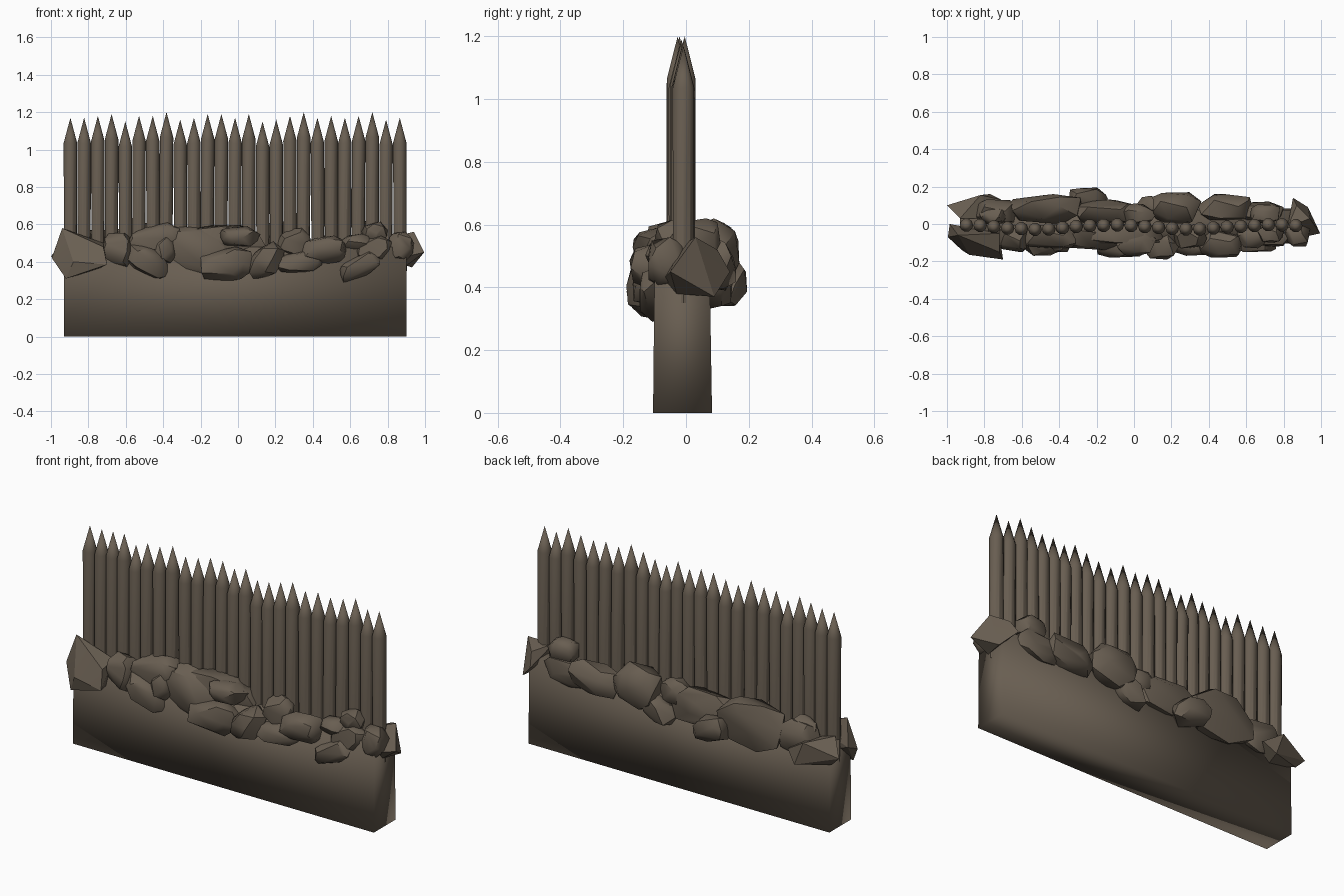
import bpy, bmesh, math, random
from mathutils import Vector

random.seed(11)
brown = bpy.data.materials.new("weathered brown")
brown.diffuse_color = (0.14, 0.112, 0.083, 1)


def finish(bm, name, angle):
    bmesh.ops.recalc_face_normals(bm, faces=bm.faces)
    me = bpy.data.meshes.new(name)
    bm.to_mesh(me)
    bm.free()
    ob = bpy.data.objects.new(name, me)
    bpy.context.collection.objects.link(ob)
    me.materials.append(brown)
    bpy.ops.object.select_all(action='DESELECT')
    ob.select_set(True)
    bpy.context.view_layer.objects.active = ob
    bpy.ops.object.shade_smooth_by_angle(angle=math.radians(angle))
    return ob


def hull(points, name, angle=38):
    bm = bmesh.new()
    for p in points:
        bm.verts.new(p)
    res = bmesh.ops.convex_hull(bm, input=bm.verts[:])
    junk = {g for g in res["geom_interior"] + res["geom_unused"]
            if isinstance(g, bmesh.types.BMVert)}
    bmesh.ops.delete(bm, geom=list(junk), context='VERTS')
    bmesh.ops.dissolve_limit(bm, angle_limit=math.radians(2),
                             verts=bm.verts[:], edges=bm.edges[:])
    return finish(bm, name, angle)


def boulder(name, x0, x1, y0, y1, z0, z1, tilt=0.0, n=20):
    """Irregular hull that fills the given box, sheared by tilt."""
    pts = []
    for i in range(n):
        # evenly spread directions with jitter, pushed towards a rounded box
        h = 1 - 2 * (i + 0.5) / n
        a = i * 2.39996 + random.uniform(-0.4, 0.4)
        r = math.sqrt(1 - h * h)
        v = Vector((r * math.cos(a), r * math.sin(a), h))
        v = Vector([math.copysign(abs(c) ** 0.8, c) for c in v])
        v *= random.uniform(0.9, 1.06)
        v.z += tilt * v.x
        pts.append(v)
    lo = [min(p[k] for p in pts) for k in range(3)]
    hi = [max(p[k] for p in pts) for k in range(3)]
    box = ((x0, x1), (y0, y1), (z0, z1))
    pts = [[box[k][0] + (p[k] - lo[k]) / (hi[k] - lo[k]) * (box[k][1] - box[k][0])
            for k in range(3)] for p in pts]
    hull(pts, name)


# earth wall, slightly tapered, softly shaded round its edges
hull([(x, y, z) for x in (-0.93, 0.90)
      for y, z in ((-0.105, 0), (0.083, 0), (-0.10, 0.48), (0.075, 0.48))], "base_wall", 120)

# row of pointed stakes
tops = [1.17, 1.17, 1.18, 1.19, 1.15, 1.18, 1.18, 1.20, 1.16, 1.17, 1.19, 1.19, 1.17,
        1.19, 1.15, 1.16, 1.18, 1.20, 1.17, 1.18, 1.17, 1.18, 1.20, 1.16, 1.17]
for i, top in enumerate(tops):
    x = -0.896 + i * 1.761 / 24
    y = -0.016 - 0.011 * math.sin(i * 0.55 - 1.2) + random.uniform(-0.002, 0.002)
    lean = random.uniform(-0.006, 0.006)
    bm = bmesh.new()
    rings = []
    for z, r in ((0.35, 0.035), (top - 0.135, 0.036)):
        rings.append([bm.verts.new((x + lean * (1 - z) + r * math.cos(math.tau * k / 10),
                                    y + r * math.sin(math.tau * k / 10), z))
                      for k in range(10)])
    tip = bm.verts.new((x, y, top))
    for k in range(10):
        j = (k + 1) % 10
        bm.faces.new((rings[0][k], rings[0][j], rings[1][j], rings[1][k]))
        bm.faces.new((rings[1][k], rings[1][j], tip))
    bm.faces.new(rings[0][::-1])
    finish(bm, f"stake_{i + 1}", 35)

# front boulders: x0, x1, y0, y1, z0, z1, tilt
front = [
    (-0.73, -0.56, -0.15, 0.0, 0.36, 0.555, 0.0),
    (-0.60, -0.37, -0.17, -0.02, 0.31, 0.50, -0.5),
    (-0.46, -0.33, -0.15, -0.03, 0.39, 0.54, 0.0),
    (-0.60, -0.31, -0.13, 0.0, 0.44, 0.61, 0.3),
    (-0.41, -0.03, -0.14, 0.0, 0.31, 0.59, -0.2),
    (-0.20, 0.09, -0.18, -0.03, 0.295, 0.48, 0.2),
    (-0.10, 0.12, -0.17, -0.03, 0.48, 0.59, 0.0),
    (-0.28, 0.16, -0.11, 0.0, 0.42, 0.595, 0.0),
    (0.06, 0.25, -0.19, -0.03, 0.31, 0.51, 0.4),
    (0.21, 0.39, -0.13, 0.0, 0.42, 0.58, 0.0),
    (0.21, 0.45, -0.17, -0.04, 0.34, 0.46, 0.2),
    (0.34, 0.58, -0.18, -0.03, 0.385, 0.54, 0.1),
    (0.55, 0.71, -0.13, -0.02, 0.45, 0.55, 0.3),
    (0.54, 0.76, -0.15, -0.05, 0.29, 0.46, 0.7),
    (0.66, 0.80, -0.10, 0.0, 0.50, 0.615, 0.0),
    (0.62, 0.84, -0.12, -0.02, 0.40, 0.54, 0.2),
    (0.80, 0.94, -0.12, 0.0, 0.40, 0.56, 0.0),
]
# back boulders
back = [
    (0.62, 0.78, 0.0, 0.11, 0.49, 0.62, 0.0),
    (0.53, 0.80, 0.02, 0.12, 0.38, 0.53, 0.2),
    (0.34, 0.64, 0.02, 0.16, 0.39, 0.56, 0.2),
    (0.10, 0.36, 0.0, 0.17, 0.39, 0.62, 0.0),
    (0.0, 0.20, 0.02, 0.15, 0.33, 0.49, 0.4),
    (-0.06, 0.12, 0.0, 0.11, 0.44, 0.58, 0.0),
    (-0.33, 0.03, 0.0, 0.13, 0.38, 0.57, -0.2),
    (-0.35, -0.14, 0.05, 0.195, 0.34, 0.49, -0.3),
    (-0.66, -0.28, 0.0, 0.16, 0.34, 0.61, 0.0),
    (-0.86, -0.62, 0.0, 0.13, 0.38, 0.56, 0.0),
    (-0.83, -0.68, 0.0, 0.09, 0.46, 0.58, 0.0),
]
for side, rows in (("front", front), ("back", back)):
    for i, b in enumerate(rows):
        boulder(f"{side}_boulder_{i + 1}", *b)

# angular end rocks
hull([(-.94, -.06, .58), (-.985, 0, .45), (-.72, -.15, .48), (-.70, -.19, .385), (-.92, -.14, .31),
      (-.995, -.07, .42), (-.72, -.05, .5), (-.75, -.05, .36), (-.88, -.165, .40)],
     "left_front_end_rock", 12)
hull([(-1, .10, .43), (-.82, .155, .49), (-.71, .13, .42), (-.93, .03, .51), (-.77, .16, .36),
      (-.95, .09, .38), (-.75, .03, .46), (-.8, .05, .35)], "left_back_end_rock", 12)
hull([(.94, .03, .56), (.995, -.05, .45), (.93, .09, .37), (.85, .14, .45), (.82, -.02, .53),
      (.86, -.08, .42), (.9, -.03, .38), (.87, .10, .52)], "right_end_rock", 12)
